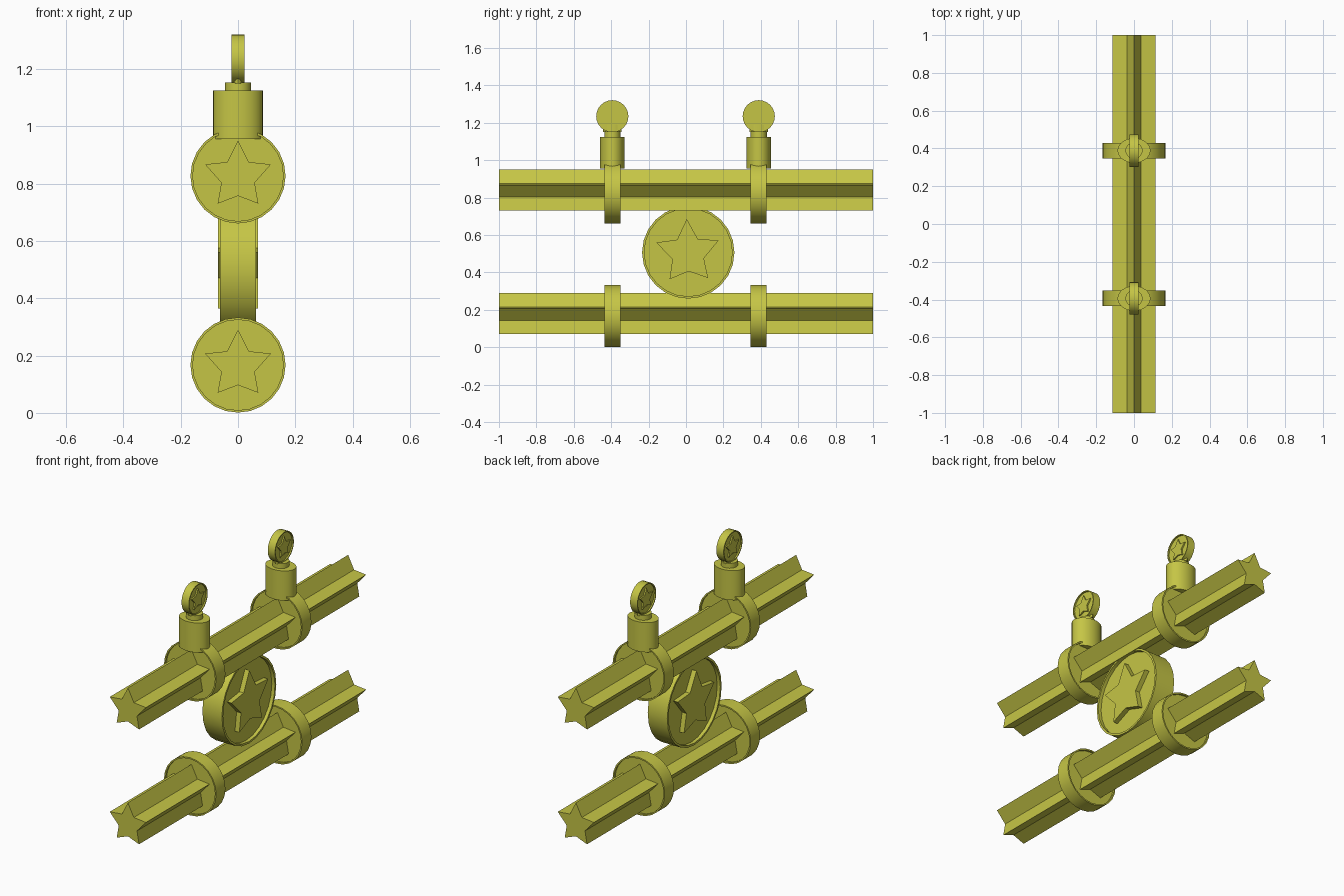
import bpy, bmesh, math

if "Cube" in bpy.data.objects:
    bpy.data.objects.remove(bpy.data.objects["Cube"])

mat = bpy.data.materials.new("olive_yellow")
mat.diffuse_color = (0.56, 0.56, 0.06, 1)
mat.use_nodes = True
mat.node_tree.nodes["Principled BSDF"].inputs["Base Color"].default_value = mat.diffuse_color

# Half of the star outline, (sideways, up) from its centre
HALF = [(0, 0.12), (0.038, 0.045), (0.115, 0.037), (0.058, -0.027), (0.071, -0.1)]
STAR = HALF + [(0, -0.073)] + [(-x, z) for x, z in HALF[:0:-1]]

# Map (sideways, up, along) to world for each extrusion axis
AXES = {
    "x": lambda u, v, w: (w, u, v),
    "y": lambda u, v, w: (u, w, v),
    "z": lambda u, v, w: (u, v, w),
}


def loft(name, rings, axis, loc, smooth=True):
    """Skin a list of (outline, along) rings and cap both ends."""
    bm = bmesh.new()
    loops = [[bm.verts.new(AXES[axis](u, v, w)) for u, v in pts] for pts, w in rings]
    n = len(loops[0])
    for a, b in zip(loops, loops[1:]):
        for i in range(n):
            j = (i + 1) % n
            bm.faces.new((a[i], a[j], b[j], b[i]))
    bm.faces.new(loops[0])
    bm.faces.new(loops[-1])
    bmesh.ops.recalc_face_normals(bm, faces=bm.faces)
    me = bpy.data.meshes.new(name)
    bm.to_mesh(me)
    bm.free()
    me.materials.append(mat)
    ob = bpy.data.objects.new(name, me)
    ob.location = loc
    bpy.context.collection.objects.link(ob)
    if smooth:
        bpy.ops.object.select_all(action='DESELECT')
        ob.select_set(True)
        bpy.context.view_layer.objects.active = ob
        bpy.ops.object.shade_smooth_by_angle(angle=math.radians(30))
    return ob


def oval(rx, ry, n):
    return [(rx * math.sin(2 * math.pi * i / n), ry * math.cos(2 * math.pi * i / n))
            for i in range(n)]


def star_prism(name, scale, half, axis, loc, turn=0):
    c, s = math.cos(turn) * scale, math.sin(turn) * scale
    pts = [(u * c - v * s, u * s + v * c) for u, v in STAR]
    return loft(name, [(pts, -half), (pts, half)], axis, loc, False)


def rimmed_disc(name, r, half, rim, depth, axis, loc, n=24):
    """Disc with a thin rim around a shallow recess on both faces."""
    out, inn = oval(r, r, n), oval(r - rim, r - rim, n)
    return loft(name, [(inn, depth - half), (inn, -half), (out, -half),
                       (out, half), (inn, half), (inn, half - depth)], axis, loc)


def cylinder(name, rx, ry, z0, z1, y):
    o = oval(rx, ry, 32)
    return loft(name, [(o, z0), (o, z1)], "z", (0, y, 0))


# Two star-section rails, each threaded through two discs
for label, z in (("lower", 0.17), ("upper", 0.83)):
    star_prism(label + "_star_rail", 1, 1.0, "y", (0, 0, z))
    for end, y in (("front", -0.393), ("back", 0.388)):
        rimmed_disc(f"{label}_{end}_disc", 0.166, 0.042, 0.008, 0.012, "y",
                    (0, y, z - 0.003))

# Central medallion between the rails
rimmed_disc("centre_disc", 0.247, 0.062, 0.012, 0.02, "x", (0, 0.012, 0.507))
star_prism("centre_star", 1.45, 0.07, "x", (0, 0.01, 0.512), math.radians(2))

# Oval posts with small star discs on top
for end, y in (("front", -0.394), ("back", 0.389)):
    cylinder(end + "_post", 0.087, 0.066, 0.955, 1.125, y)
    cylinder(end + "_collar", 0.045, 0.043, 1.12, 1.153, y)
    cylinder(end + "_stem", 0.018, 0.05, 1.15, 1.19, y)
    rimmed_disc(end + "_top_disc", 0.086, 0.023, 0.006, 0.008, "x", (0, y, 1.235))
    star_prism(end + "_top_star", 0.5, 0.023, "x", (0, y, 1.236))
